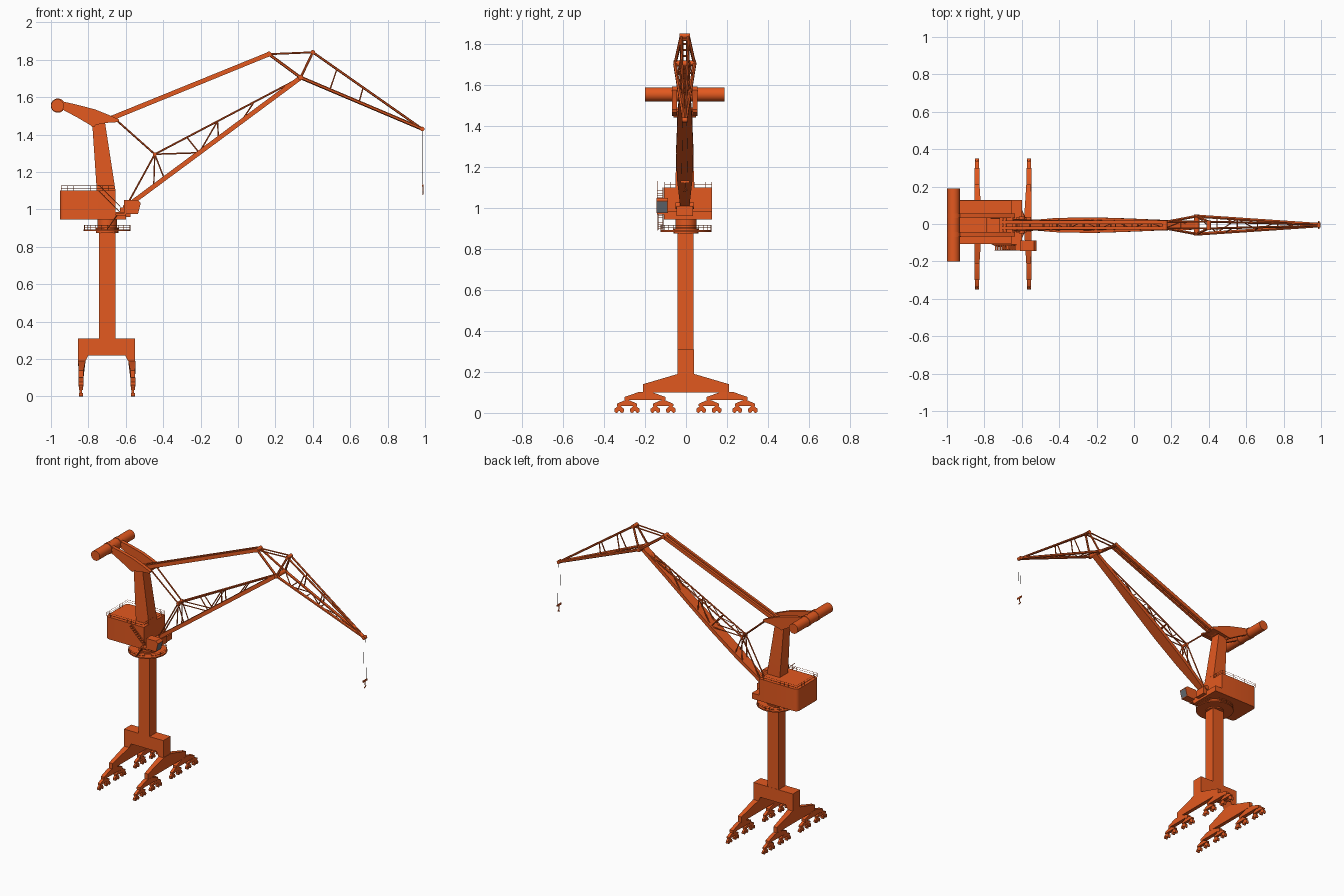
import bpy, bmesh, math
from mathutils import Vector, Matrix

old = bpy.data.objects.get("Cube")
if old:
    bpy.data.objects.remove(old)


def material(name, rgb):
    m = bpy.data.materials.new(name)
    m.use_nodes = True
    m.diffuse_color = (*rgb, 1)
    m.node_tree.nodes["Principled BSDF"].inputs["Base Color"].default_value = (*rgb, 1)
    return m


ORANGE = material("orange paint", (0.77, 0.1, 0.014))
GLASS = material("grey glass", (0.13, 0.15, 0.17))
STEEL = material("dark steel", (0.04, 0.03, 0.025))
made = []


class Part:
    """Collects simple solids into one named object, shifted along y if asked."""

    def __init__(self, name, shift=0, mats=(ORANGE,)):
        self.name, self.shift, self.mats, self.bm = name, shift, mats, bmesh.new()

    def box(self, x, y, z):
        return self.prism([(x[0], z[0]), (x[1], z[0]), (x[1], z[1]), (x[0], z[1])], y)

    def prism(self, pts, span, axis="y"):
        """Extrude an (x, z) profile along y, or a (y, z) profile along x."""
        place = (lambda a, b, s: (a, s, b)) if axis == "y" else (lambda a, b, s: (s, a, b))
        return self.skin([[self.bm.verts.new(place(a, b, s)) for a, b in pts] for s in span])

    def skin(self, rings):
        n = len(rings[0])
        for lo, hi in zip(rings, rings[1:]):
            for i in range(n):
                j = (i + 1) % n
                self.bm.faces.new((lo[i], lo[j], hi[j], hi[i]))
        self.bm.faces.new(rings[0][::-1])
        self.bm.faces.new(rings[-1])
        return [v for r in rings for v in r]

    def loft(self, sections, normal, y=0):
        """Rectangular sections (x, z, half depth, half width) joined in a row."""
        n = Vector((normal[0], 0, normal[1])).normalized()
        corners = ((-1, -1), (1, -1), (1, 1), (-1, 1))
        self.skin([[self.bm.verts.new(Vector((x, y + w * b, z)) + n * d * a)
                    for a, b in corners] for x, z, d, w in sections])

    def tube(self, p, q, r, sides=6):
        p, q = Vector(p), Vector(q)
        turn = (q - p).to_track_quat("Z", "Y").to_matrix().to_4x4()
        bmesh.ops.create_cone(self.bm, cap_ends=True, segments=sides, radius1=r, radius2=r,
                              depth=(q - p).length,
                              matrix=Matrix.Translation((p + q) / 2) @ turn)

    def pin(self, x, z, r, w, y=0, sides=16):
        self.tube((x, y - w, z), (x, y + w, z), r, sides)

    def pair(self, p, q, r):
        """Mirrored rods between (x, z, half spacing) nodes."""
        for s in (-1, 1):
            self.tube((p[0], s * p[2], p[1]), (q[0], s * q[2], q[1]), r)

    def rail(self, pts, height, step):
        """Closed handrail with two bars and evenly spaced posts."""
        up = Vector((0, 0, height))
        pts = [Vector(p) for p in pts]
        for a, b in zip(pts, pts[1:] + pts[:1]):
            for k in (0.5, 1):
                self.tube(a + up * k, b + up * k, 0.001, 4)
            n = max(1, round((b - a).length / step))
            for i in range(n):
                c = a.lerp(b, i / n)
                self.tube(c, c + up, 0.001, 4)

    def stair(self, a, b, y0, y1, steps):
        """Two stringers and thin treads between (x, z) points."""
        for y in (y0, y1):
            self.tube((a[0], y, a[1]), (b[0], y, b[1]), .002, 4)
        for i in range(steps):
            x, z = mix(a, b, (i + .5) / steps)
            self.box((x - .004, x + .004), (y0, y1), (z, z + .002))

    def done(self):
        bmesh.ops.recalc_face_normals(self.bm, faces=self.bm.faces)
        me = bpy.data.meshes.new(self.name)
        self.bm.to_mesh(me)
        self.bm.free()
        for m in self.mats:
            me.materials.append(m)
        ob = bpy.data.objects.new(self.name, me)
        ob.location.y = self.shift
        bpy.context.collection.objects.link(ob)
        made.append(ob)


def mix(a, b, t):
    return tuple(u + (v - u) * t for u, v in zip(a, b))


CX = -0.70
SHIFT = -0.006

# Portal cross beam and column
p = Part("portal_beam")
p.prism([(-.855, .31), (-.55, .31), (-.55, .19), (-.588, .19), (-.603, .22),
         (-.8, .22), (-.815, .19), (-.855, .19)], (-.042, .038))
p.done()
p = Part("column")
p.box((CX - .044, CX + .044), (-.042, .037), (.31, .9))
p.done()

# Spreading legs with tapered thickness, and rocker bogies below
half = [(.04, .19), (.21, .14), (.21, .1)]
outline = half + [(-y, z) for y, z in half[::-1]]
for side, x, out in (("rear", -.835, -1), ("boom", -.567, 1)):
    leg = Part(side + "_leg")
    for v in leg.prism(outline, (x - .02, x + .02), "x"):
        if v.co.z < .18:
            v.co.x = x + out * .004 + (v.co.x - x) * .65
    leg.done()
    bogie, wheels = Part(side + "_bogies"), Part(side + "_wheels")
    bx = x + out * .005

    def rocker(y, z, reach, h, w):
        bogie.prism([(y - reach, z), (y - reach, z + h * .4), (y - reach * .3, z + h),
                     (y + reach * .3, z + h), (y + reach, z + h * .4), (y + reach, z)],
                    (bx - w, bx + w), "x")

    for s in (-1, 1):
        rocker(s * .2, .062, .1, .04, .013)
        for a in (-.088, .088):
            rocker(s * .2 + a, .034, .05, .026, .010)
            bogie.tube((bx - .013, s * .2 + a, .062), (bx + .013, s * .2 + a, .062), .009, 10)
            for b in (-.038, .038):
                y = s * .2 + a + b
                rocker(y, .01, .023, .024, .007)
                for c in (-.0135, .0135):
                    wheels.tube((bx - .01, y + c, .0095), (bx + .01, y + c, .0095), .0095, 12)
    bogie.done()
    wheels.done()

# Slewing ring and its round walkway
p = Part("slewing_ring")
p.tube((CX, 0, .9), (CX, 0, .95), .052, 24)
p.tube((CX, 0, .875), (CX, 0, .9), .06, 24)
p.tube((CX, 0, .884), (CX, 0, .892), .125, 32)
p.done()
p = Part("ring_railing")
p.rail([(CX + .123 * math.cos(i * math.tau / 24), .123 * math.sin(i * math.tau / 24), .892)
        for i in range(24)], .024, .03)
p.done()

# Machinery house with rounded rear corners, floor and roof railing
p = Part("machinery_house")
p.box((-.952, -.655), (-.107, .128), (.945, 1.1))
rear = [e for e in p.bm.edges if all(v.co.x < -.9 for v in e.verts)
        and abs(e.verts[0].co.z - e.verts[1].co.z) > .1]
bmesh.ops.bevel(p.bm, geom=rear, offset=.025, segments=4, profile=.5, affect="EDGES")
p.box((-.655, -.6), (-.107, .128), (.945, .985))
p.done()
p = Part("roof_railing")
p.rail([(-.945, -.104, 1.1), (-.66, -.104, 1.1), (-.66, .126, 1.1), (-.945, .126, 1.1)], .027, .03)
p.done()

# Side stairs with a landing, and the operator cab
p = Part("side_stairs")
p.stair((-.745, 1.1), (-.63, .985), -.14, -.112, 10)
p.stair((-.745, 1.13), (-.63, 1.015), -.14, -.14, 1)
p.stair((-.7, .892), (-.64, .978), -.137, -.113, 8)
p.box((-.655, -.6), (-.142, -.105), (.968, .978))
p.done()
p = Part("operator_cab", 0, (ORANGE, GLASS))
p.prism([(-.61, .975), (-.61, 1.05), (-.535, 1.05), (-.52, 1.035), (-.535, .975)], (-.145, -.088))
bmesh.ops.recalc_face_normals(p.bm, faces=p.bm.faces)
front = [f for f in p.bm.faces if f.normal.x > .8]
bmesh.ops.inset_individual(p.bm, faces=front, thickness=.006)
for f in front:
    f.material_index = 1
p.done()

# Leaning tower
p = Part("tower", SHIFT)
p.loft([(-.7, .95, .045, .046), (-.705, 1.1, .05, .046), (-.746, 1.47, .034, .036)], (1, 0))
p.pin(-.775, 1.455, .014, .056)
p.done()

# Balance lever with counterweight roller
p = Part("balance_lever", SHIFT)
for y in (-.05, .05):
    p.prism([(-.95, 1.58), (-.87, 1.562), (-.765, 1.535), (-.69, 1.505), (-.635, 1.48),
             (-.64, 1.467), (-.7, 1.463), (-.785, 1.448), (-.86, 1.492), (-.95, 1.54)],
            (y - .012, y + .012))
    p.pin(-.963, 1.555, .038, .013, y, 24)
p.box((-.72, -.65), (-.045, .045), (1.468, 1.482))
p.pin(-.69, 1.48, .01, .056)
p.done()
p = Part("counterweight", SHIFT)
p.pin(-.965, 1.555, .034, .195, sides=28)
p.done()

# Twin box ties between lever and jib tail
TAIL, APEX, HEAD, TIP = (.165, 1.83, .016), (.40, 1.84, .018), (.335, 1.705, .048), (.985, 1.43, .004)
ROOT = (-.70, 1.478, .016)
p = Part("back_tie", SHIFT)
for y in (-.015, .015):
    p.loft([(*ROOT[:2], .013, .0085), (*TAIL[:2], .012, .0085)], (-.38, .925), y)
for i in range(1, 12):
    x, z, w = mix(ROOT, TAIL, i / 12)
    p.tube((x, -w, z), (x, w, z), .005)
p.done()

# Main boom: wide box chord plus trussed upper chord
FOOT, KNEE = (-.6, 1.012, .022), (-.445, 1.295, .022)
p = Part("boom_chord", SHIFT)
widths = (.022, .038, .042, .036, .028, .024)
p.loft([(*mix(FOOT, HEAD, i / 5)[:2], .0125, w) for i, w in enumerate(widths)], (-.6, .8))
p.pin(HEAD[0], HEAD[1], .014, .056)
p.pin(FOOT[0], FOOT[1], .016, .045)
p.box((-.63, -.575), (-.04, .04), (.96, 1.01))
p.done()
p = Part("boom_truss", SHIFT)
upper = lambda t: mix(KNEE, (*HEAD[:2], .016), t)
lower = lambda t: mix((*FOOT[:2], .028), (*HEAD[:2], .02), t)
p.pair(upper(0), upper(1), .005)
p.pair(FOOT, KNEE, .0045)
p.pair(KNEE, lower(.42), .004)
for u, l in ((0, .22), (0, .16), (.22, .42), (.43, .42), (.43, .53), (.68, .66)):
    p.pair(upper(u), lower(l), .0038)
for i in range(9):
    a, b = upper(i / 9), upper((i + 1) / 9)
    p.tube((a[0], -a[2], a[1]), (a[0], a[2], a[1]), .003)
    s = (-1) ** i
    p.tube((a[0], s * a[2], a[1]), (b[0], -s * b[2], b[1]), .0025)
p.pin(KNEE[0], KNEE[1], .01, .028)
p.done()
p = Part("luffing_link", SHIFT)
p.pair((-.645, 1.473, .03), KNEE, .005)
p.done()

# Folding jib
p = Part("jib", SHIFT)
p.pair(HEAD, TIP, .0095)
p.pair(APEX, TIP, .0065)
p.pair(TAIL, APEX, .005)
p.pair(TAIL, HEAD, .008)
p.pair(APEX, HEAD, .007)
for t, u in ((.24, .22), (.48, .46)):
    p.pair(mix(HEAD, TIP, t), mix(APEX, TIP, u), .004)
for i in range(6):
    a, b = mix(HEAD, TIP, i / 6), mix(HEAD, TIP, (i + 1) / 6)
    p.tube((a[0], -a[2], a[1]), (a[0], a[2], a[1]), .004)
    s = (-1) ** i
    p.tube((a[0], s * a[2], a[1]), (b[0], -s * b[2], b[1]), .0035)
for (x, z, _), r, w in ((TAIL, .014, .026), (APEX, .012, .026), (TIP, .012, .014)):
    p.pin(x, z, r, w)
p.done()

# Hoist ropes and hook
p = Part("hoist_ropes", SHIFT, (STEEL,))
for y in (-.016, .016):
    p.tube((.988, y * .6, 1.43), (.988, y, 1.135), .0006, 4)
p.done()
p = Part("hook", SHIFT)
p.box((.985, .991), (-.022, .022), (1.122, 1.134))
for a, b in (((0, 1.122), (0, 1.1)), ((0, 1.1), (.012, 1.087)), ((.012, 1.087), (-.008, 1.08))):
    p.tube((.988, *a), (.988, *b), .003)
p.done()

# Smooth round parts, keep edges crisp
bpy.ops.object.select_all(action="DESELECT")
for ob in made:
    ob.select_set(True)
bpy.context.view_layer.objects.active = made[0]
bpy.ops.object.shade_smooth_by_angle(angle=math.radians(35))
